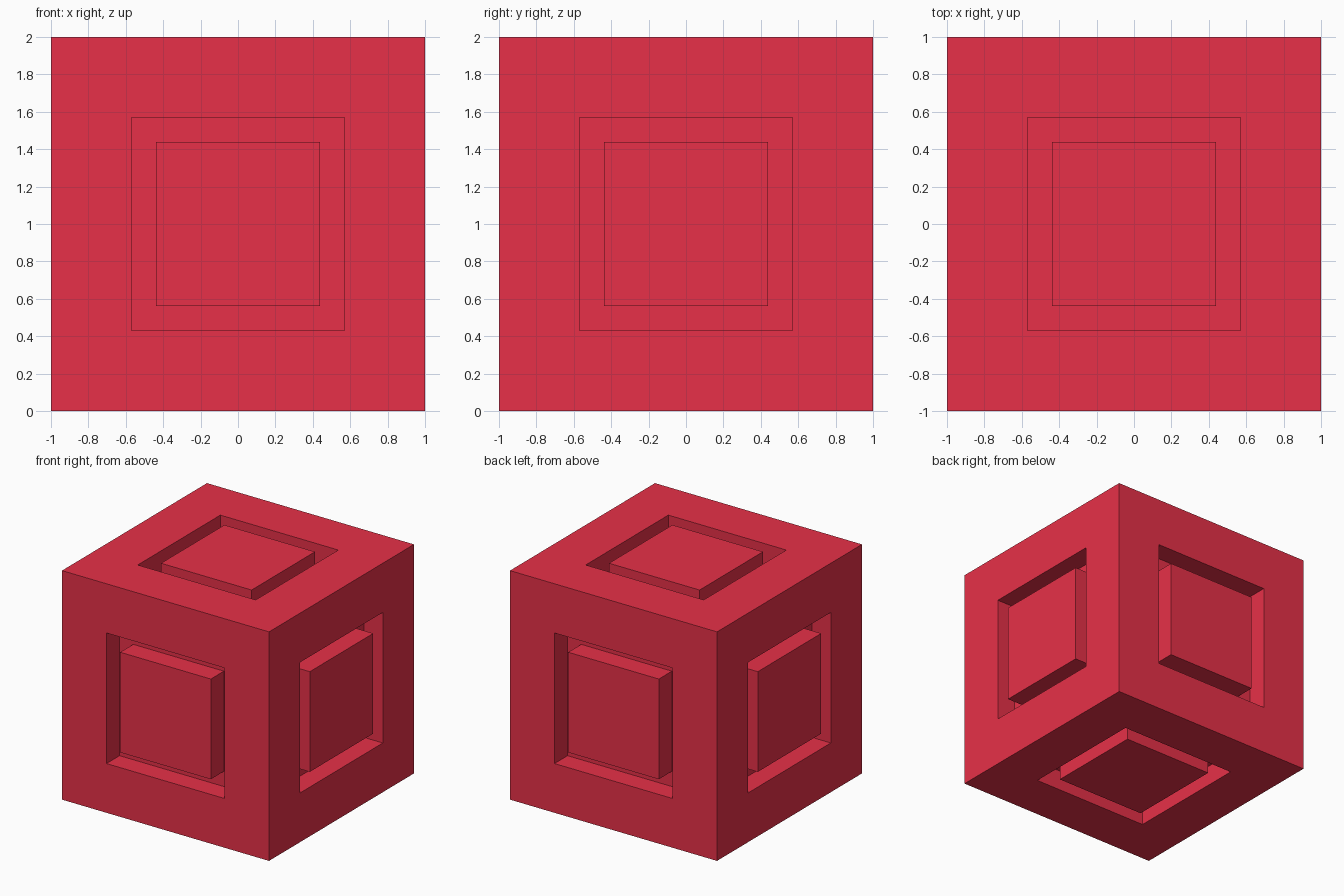
import bpy, bmesh

if "Cube" in bpy.data.objects:
    bpy.data.objects.remove(bpy.data.objects["Cube"])

SIZE = 2.0
OUTER = 0.57     # half width of the groove's outer edge
INNER = 0.4375   # half width of the central panel
DEPTH = 0.18     # groove depth


def inset(bm, face, width):
    """Inset one face by an exact width and return the surrounding ring."""
    made = bmesh.ops.inset_individual(bm, faces=[face], thickness=width,
                                      use_even_offset=True)["faces"]
    return [f for f in made if f is not face]


# Cube standing on the ground
bm = bmesh.new()
bmesh.ops.create_cube(bm, size=SIZE)
bmesh.ops.translate(bm, verts=bm.verts, vec=(0, 0, SIZE / 2))

# Square groove around a flush panel on every side
for panel in list(bm.faces):
    normal = panel.normal.copy()
    inset(bm, panel, SIZE / 2 - OUTER)
    ring = inset(bm, panel, OUTER - INNER)
    floor = bmesh.ops.extrude_face_region(bm, geom=ring)["geom"]
    bmesh.ops.translate(bm, vec=-normal * DEPTH,
                        verts=[v for v in floor if isinstance(v, bmesh.types.BMVert)])
    old = [f for f in ring if f.is_valid]
    if old:
        bmesh.ops.delete(bm, geom=old, context='FACES_ONLY')

bmesh.ops.recalc_face_normals(bm, faces=bm.faces)
mesh = bpy.data.meshes.new("grooved_cube")
bm.to_mesh(mesh)
bm.free()

cube = bpy.data.objects.new("grooved_cube", mesh)
bpy.context.collection.objects.link(cube)

# Red finish
red = bpy.data.materials.new("red")
red.diffuse_color = (0.8, 0.03, 0.065, 1)
red.use_nodes = True
red.node_tree.nodes["Principled BSDF"].inputs["Base Color"].default_value = red.diffuse_color
mesh.materials.append(red)
